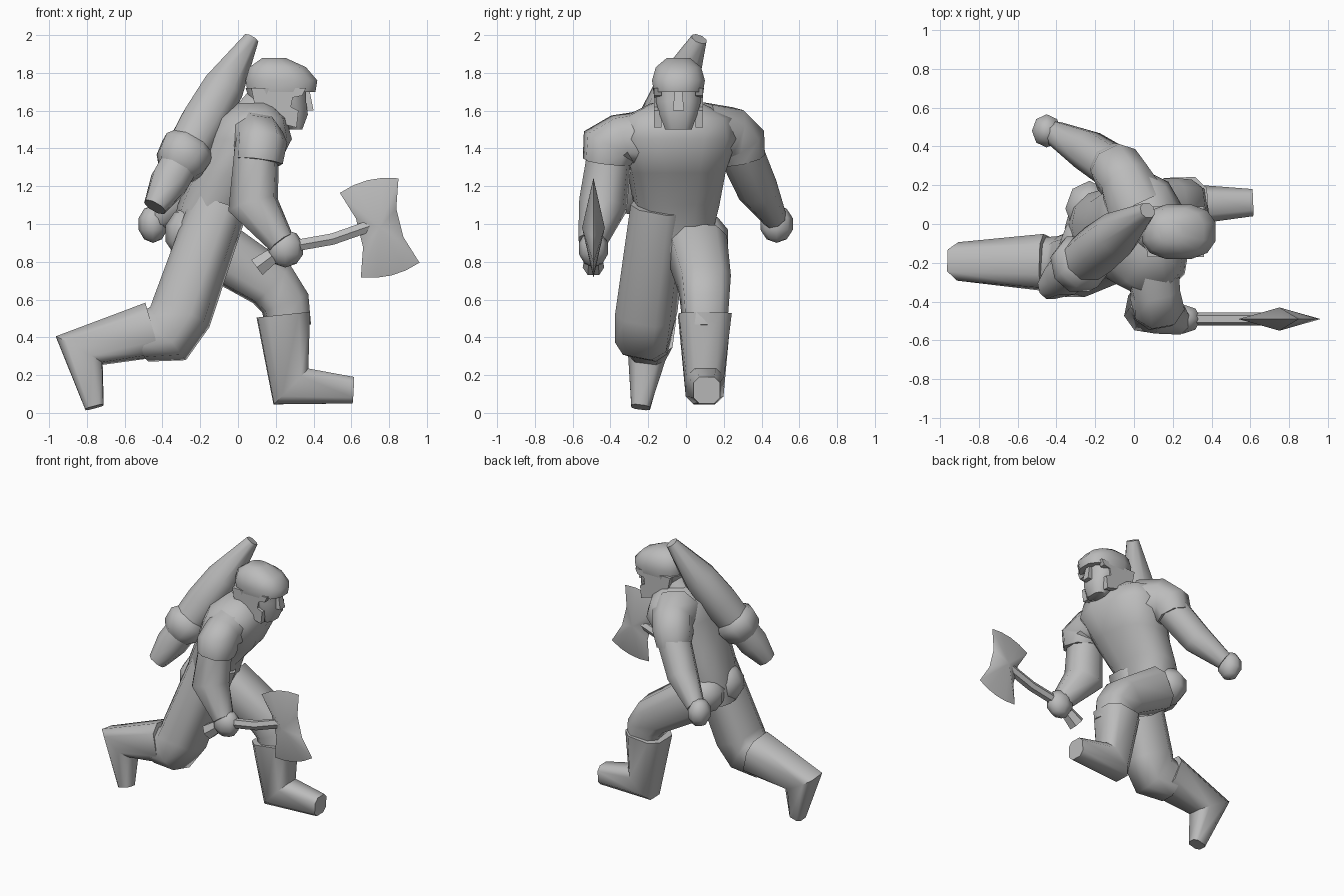
import bpy, bmesh, math
from mathutils import Matrix, Vector

if "Cube" in bpy.data.objects:
    bpy.data.objects.remove(bpy.data.objects["Cube"])

grey = bpy.data.materials.new("plain grey")
grey.use_nodes = True
shade = (.5, .5, .5, 1)
grey.diffuse_color = shade
grey.node_tree.nodes["Principled BSDF"].inputs["Base Color"].default_value = shade


def finish(name, bm, crease=52):
    """Turn a finished bmesh into a smooth object with sharp creases."""
    bmesh.ops.recalc_face_normals(bm, faces=bm.faces)
    mesh = bpy.data.meshes.new(name)
    bm.to_mesh(mesh)
    bm.free()
    mesh.materials.append(grey)
    mesh.shade_smooth()
    mesh.set_sharp_from_angle(angle=math.radians(crease))
    bpy.context.collection.objects.link(bpy.data.objects.new(name, mesh))


def loft(name, rings, sides, box):
    """Skin rings given as centre and two half axes; low box means squarer."""
    bm = bmesh.new()
    reach = math.cos(math.pi / sides) ** box
    soften = lambda value: math.copysign(abs(value) ** box, value) / reach
    angles = [math.tau * (i + .5) / sides for i in range(sides)]
    loops = []
    for centre, across, beside in rings:
        loops.append([bm.verts.new(centre + across * soften(math.cos(a)) + beside * soften(math.sin(a)))
                      for a in angles])
    for lower, upper in zip(loops, loops[1:]):
        for i in range(sides):
            bm.faces.new((lower[i - 1], lower[i], upper[i], upper[i - 1]))
    bm.faces.new(loops[0])
    bm.faces.new(loops[-1])
    finish(name, bm)


def tube(name, points, radii, sides=8, box=.9):
    """Sweep a tube along joints, mitred where it bends."""
    points = [Vector(point) for point in points]
    steps = [(end - start).normalized() for start, end in zip(points, points[1:])]
    hinge = steps[0].cross(steps[-1])
    if hinge.length < .2:
        hinge = Vector((0, 1, 0))
    rings = []
    for point, radius, before, after in zip(points, radii, steps[:1] + steps, steps + steps[-1:]):
        along = (before + after).normalized()
        across = along.cross(hinge).normalized()
        beside = along.cross(across)
        rings.append((point, across * radius / along.dot(before), beside * radius))
    loft(name, rings, sides, box)


def stack(name, y, rows, yaw=0, sides=10, box=.8):
    """Stack level rings from rows of x, z, half depth and half width."""
    turn = Matrix.Rotation(math.radians(yaw), 3, "Z")
    rings = []
    for x, z, depth, width in rows:
        rings.append((Vector((x, y, z)), turn @ Vector((depth, 0, 0)), turn @ Vector((0, width, 0))))
    loft(name, rings, sides, box)


def ball(name, centre, size):
    """Faceted ellipsoid."""
    bm = bmesh.new()
    bmesh.ops.create_uvsphere(bm, u_segments=8, v_segments=5, radius=1)
    bmesh.ops.scale(bm, vec=size, verts=bm.verts)
    bmesh.ops.translate(bm, vec=centre, verts=bm.verts)
    finish(name, bm)


def plate(name, outline, y, thickness):
    """Side profile in x and z, extruded across y."""
    bm = bmesh.new()
    face = bm.faces.new([bm.verts.new((x, y - thickness / 2, z)) for x, z in outline])
    extruded = bmesh.ops.extrude_face_region(bm, geom=[face])["geom"]
    moved = [item for item in extruded if isinstance(item, bmesh.types.BMVert)]
    bmesh.ops.translate(bm, vec=(0, thickness, 0), verts=moved)
    finish(name, bm)


# Body leaning into the run, shoulders twisted
stack("torso", -.05, [(-.2, .85, .15, .16), (-.14, 1.1, .17, .22), (-.03, 1.27, .21, .25),
                      (.05, 1.45, .22, .31), (.06, 1.56, .18, .29), (.08, 1.64, .09, .13)],
      yaw=10, sides=12)
ball("left_buttock", centre=(-.23, .08, .93), size=(.13, .15, .13))
ball("right_buttock", centre=(-.26, -.1, .95), size=(.13, .14, .14))
tube("neck", [(.07, -.03, 1.55), (.2, -.04, 1.7)], [.11, .11])

# Legs: the right one trails, the left one strides ahead
tube("right_thigh", [(-.1, -.14, 1.1), (-.3, -.21, .53), (-.37, -.22, .42), (-.5, -.2, .4)],
     [.14, .15, .14, .12], box=.65)
tube("right_boot", [(-.45, -.2, .44), (-.84, -.2, .33), (-.76, -.24, .03)], [.14, .1, .05], box=.65)
tube("left_thigh", [(-.12, .06, .87), (.18, .1, .68), (.25, .1, .58), (.27, .1, .45)],
     [.15, .13, .12, .11], box=.65)
tube("left_boot", [(.24, .1, .52), (.28, .1, .14), (.61, .11, .12)], [.14, .1, .07], box=.65)

# Arms: the right one holds the axe, the left one swings back
tube("right_sleeve", [(.07, -.1, 1.46), (.11, -.35, 1.45), (.12, -.41, 1.41), (.11, -.42, 1.33)],
     [.15, .12, .13, .12])
tube("right_arm", [(.1, -.4, 1.4), (.08, -.44, 1.1), (.23, -.5, .9)], [.11, .12, .07])
tube("left_sleeve", [(.01, .1, 1.48), (-.05, .23, 1.48), (-.09, .28, 1.43), (-.11, .3, 1.34)],
     [.16, .13, .13, .11])
tube("left_arm", [(-.07, .27, 1.43), (-.24, .38, 1.18), (-.41, .47, 1.03)], [.11, .1, .06])
ball("right_hand", centre=(.25, -.49, .87), size=(.1, .08, .1))
ball("left_hand", centre=(-.45, .48, 1), size=(.08, .09, .1))

# Head: face under an overhanging helmet with cheek guards
head_y = -.04
stack("face", head_y, [(.3, 1.5, .04, .07), (.27, 1.58, .1, .1), (.24, 1.65, .12, .12),
                       (.23, 1.75, .13, .12)], sides=8)
stack("nose", head_y, [(.36, 1.6, .04, .03), (.36, 1.7, .02, .02)], sides=4)
stack("helmet", head_y, [(.23, 1.7, .18, .13), (.23, 1.76, .19, .14), (.21, 1.83, .15, .12),
                         (.19, 1.88, .06, .06)], sides=12)
stack("neck_guard", head_y, [(.15, 1.58, .06, .11), (.15, 1.72, .11, .13)])
cheek_outline = [(.07, 1.72), (.36, 1.72), (.34, 1.68), (.29, 1.67), (.28, 1.62), (.32, 1.6),
                 (.31, 1.51), (.2, 1.54), (.09, 1.62)]
for label, side in (("right", -1), ("left", 1)):
    plate(label + "_cheek_guard", cheek_outline, head_y + side * .11, thickness=.04)

# Sheath slung diagonally across the back
sheath_tip = Vector((.07, .07, 1.98))
sheath_end = Vector((-.44, -.33, 1.09))


def sheath_part(name, stops, radii):
    tube(name, [sheath_tip.lerp(sheath_end, stop) for stop in stops], radii)


sheath_part("sheath", [0, .3, .5, .7], [.04, .11, .12, .11])
sheath_part("sheath_collar", [.62, .66, .74, .78], [.11, .14, .13, .1])
sheath_part("sheath_grip", [.7, .85, 1], [.1, .1, .06])

# Axe: bent handle and a double blade, thick at the middle
axe_y = -.49
tube("axe_pommel", [(.1, axe_y, .77), (.18, axe_y, .83)], [.05, .04], sides=6)
tube("axe_handle", [(.17, axe_y, .83), (.33, axe_y, .89), (.5, axe_y, .92), (.7, axe_y, .99)],
     [.03, .03, .03, .03], sides=6)


def axe_blade(centre, tilt, half_width, half_height, waist, ridge):
    bm = bmesh.new()
    rim = []
    for end in (1, -1):
        # Curved cutting edge, then the narrow waist
        for step in (-1, -.5, 0, .5, 1):
            rim.append((end * step * half_width, end * (half_height - .03 * step * step)))
        rim += [(end * waist, end * half_height * .3), (end * waist, -end * half_height * .3)]
    edge = [bm.verts.new((x, 0, z)) for x, z in rim]
    for side in (-1, 1):
        peak = bm.verts.new((0, side * ridge, 0))
        for i, vert in enumerate(edge):
            bm.faces.new((edge[i - 1], vert, peak))
    place = Matrix.Translation(centre) @ Matrix.Rotation(math.radians(-tilt), 4, "Y")
    bmesh.ops.transform(bm, matrix=place, verts=bm.verts)
    finish("axe_blade", bm)


axe_blade((.75, axe_y, .98), tilt=14, half_width=.16, half_height=.26, waist=.11, ridge=.06)
